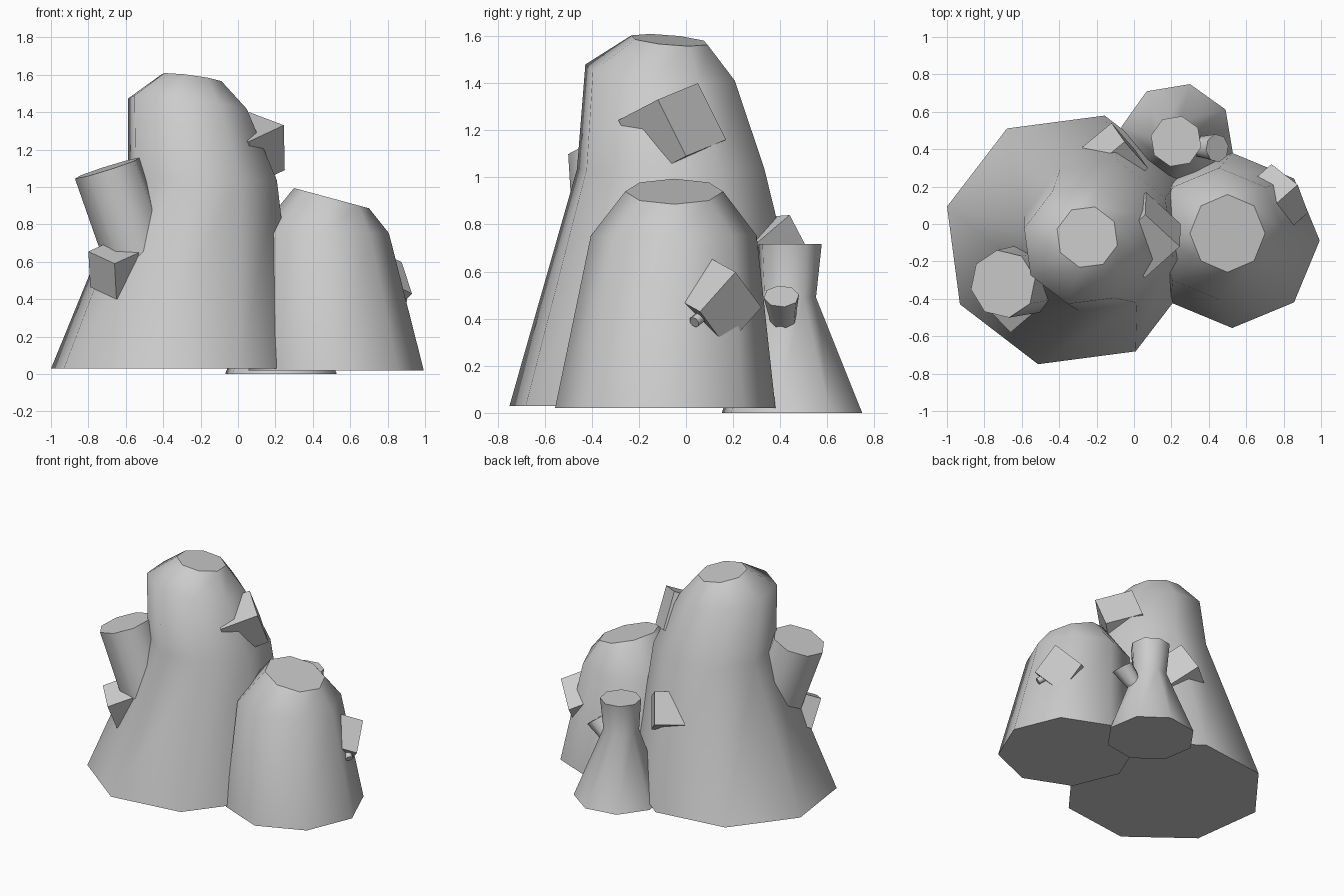
import bpy, bmesh, math
from mathutils import Vector

if "Cube" in bpy.data.objects:
    bpy.data.objects.remove(bpy.data.objects["Cube"])

UP = Vector((0, 0, 1))


def finish(bm, name):
    bmesh.ops.recalc_face_normals(bm, faces=bm.faces[:])
    me = bpy.data.meshes.new(name)
    bm.to_mesh(me)
    bm.free()
    ob = bpy.data.objects.new(name, me)
    bpy.context.collection.objects.link(ob)
    return ob


def loft(name, rings, phase=0, sides=8):
    """Skin rings of (centre, radius, normal); smooth sides and flat caps."""
    bm = bmesh.new()
    loops = []
    for centre, r, normal in rings:
        q = UP.rotation_difference(Vector(normal).normalized())
        loop = []
        for i in range(sides):
            a = math.radians(phase) + math.tau * i / sides
            p = q @ Vector((r * math.cos(a), r * math.sin(a), 0))
            loop.append(bm.verts.new(Vector(centre) + p))
        loops.append(loop)
    for lo, hi in zip(loops, loops[1:]):
        for i in range(sides):
            j = (i + 1) % sides
            bm.faces.new((lo[i], lo[j], hi[j], hi[i])).smooth = True
    bm.faces.new(loops[0][::-1])
    bm.faces.new(loops[-1])
    return finish(bm, name)


def block(name, corner, a, b, c):
    """Flat-sided block from its outer corner and three edge vectors."""
    bm = bmesh.new()
    bmesh.ops.create_cube(bm, size=1)
    c0, a, b, c = map(Vector, (corner, a, b, c))
    for v in bm.verts:
        x, y, z = v.co + Vector((.5, .5, .5))
        v.co = c0 + a * x + b * y + c * z
    return finish(bm, name)


# Three main columns
loft("tall_column", [
    ((-.335, -.085, .03), .688, UP),
    ((-.19, -.065, 1.035), .412, UP),
    ((-.27, -.11, 1.445), .33, (.11, .08, 1)),
    ((-.25, -.07, 1.583), .168, (.13, .09, 1))], 30)
loft("medium_column", [
    ((.525, -.088, .02), .468, UP),
    ((.455, -.052, .753), .352, UP),
    ((.5, -.05, .94), .208, (.27, 0, 1))])
loft("small_column", [
    ((.23, .45, 0), .306, UP),
    ((.225, .435, .49), .12, UP),
    ((.225, .442, .718), .138, UP)], 32)

# Side stumps
lean = (-.3, -.06, .95)
loft("side_stump", [((-.5, -.28, .55), .19, lean),
                    ((-.70, -.32, 1.10), .183, lean)], 10)
lean = (.6, 0, .8)
loft("small_nub", [((.30, .42, .36), .055, lean),
                   ((.37, .41, .42), .06, lean),
                   ((.445, .405, .495), .076, lean)], 10)
lean = (.6, -.55, -.5)
loft("tiny_nub", [((.83, .09, .43), .025, lean),
                  ((.885, .035, .385), .025, lean)])

# Embedded blocks
block("left_block", (-.66, -.58, .59),
      (-.14, .145, .065), (.155, .133, .07), (.01, .094, -.19))
block("upper_block", (.245, -.12, 1.33),
      (.005, .12, -.24), (-.185, .17, .07), (-.186, -.167, -.087))
block("right_block", (.93, .06, .43),
      (-.055, .15, .168), (-.14, .11, -.15), (-.165, -.145, .08))
block("back_block", (-.12, .54, .65),
      (.07, -.10, .19), (-.17, -.14, -.011), (.125, -.142, -.121))
